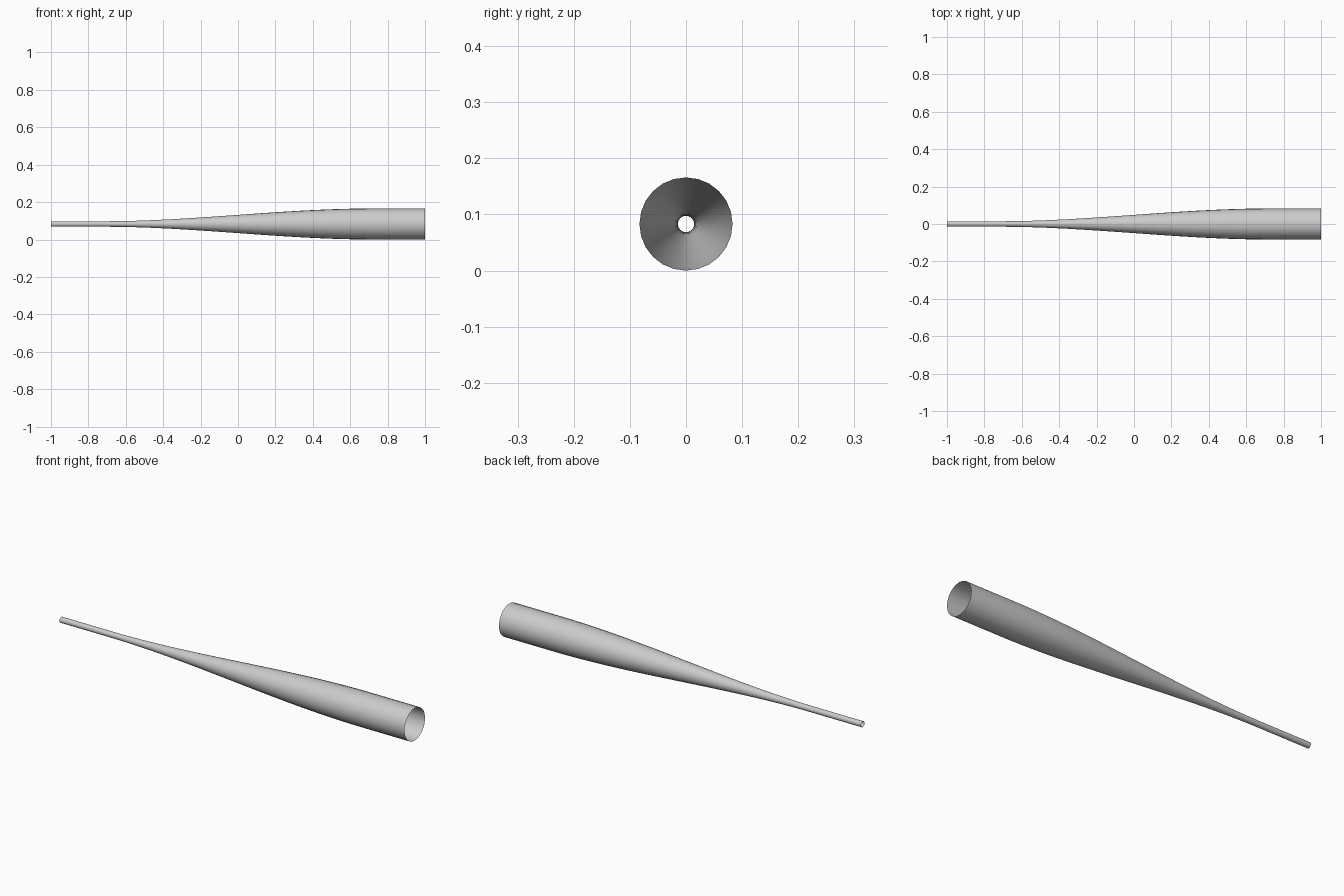
import bpy, bmesh, math

if "Cube" in bpy.data.objects:
    bpy.data.objects.remove(bpy.data.objects["Cube"])

SIDES = 24
R_SMALL, R_LARGE = 0.0145, 0.083
X_START, X_END = -0.72, 0.72      # tapered stretch between the straight ends
RINGS = 24

mat = bpy.data.materials.new("light grey")
mat.diffuse_color = (0.6, 0.6, 0.6, 1)
mat.use_nodes = True
mat.node_tree.nodes["Principled BSDF"].inputs["Base Color"].default_value = mat.diffuse_color


def radius(x):
    t = min(max((x - X_START) / (X_END - X_START), 0), 1)
    return R_SMALL + (R_LARGE - R_SMALL) * t * t * (3 - 2 * t)


# Open, thin-walled tube with an S-shaped taper along x
stations = [-1] + [X_START + (X_END - X_START) * i / RINGS for i in range(RINGS + 1)] + [1]
bm = bmesh.new()
rings = []
for x in stations:
    r = radius(x)
    rings.append([bm.verts.new((x, r * math.cos(a), R_LARGE + r * math.sin(a)))
                  for a in (math.tau * k / SIDES for k in range(SIDES))])
for a, b in zip(rings, rings[1:]):
    for k in range(SIDES):
        n = (k + 1) % SIDES
        face = bm.faces.new((a[k], b[k], b[n], a[n]))
        face.smooth = True
bm.normal_update()
# Outward normals
f = next(iter(bm.faces))
c = f.calc_center_median()
if f.normal.y * c.y + f.normal.z * (c.z - R_LARGE) < 0:
    bmesh.ops.reverse_faces(bm, faces=bm.faces[:])

mesh = bpy.data.meshes.new("tapered_tube")
bm.to_mesh(mesh)
bm.free()
mesh.materials.append(mat)
tube = bpy.data.objects.new("tapered_tube", mesh)
bpy.context.collection.objects.link(tube)
